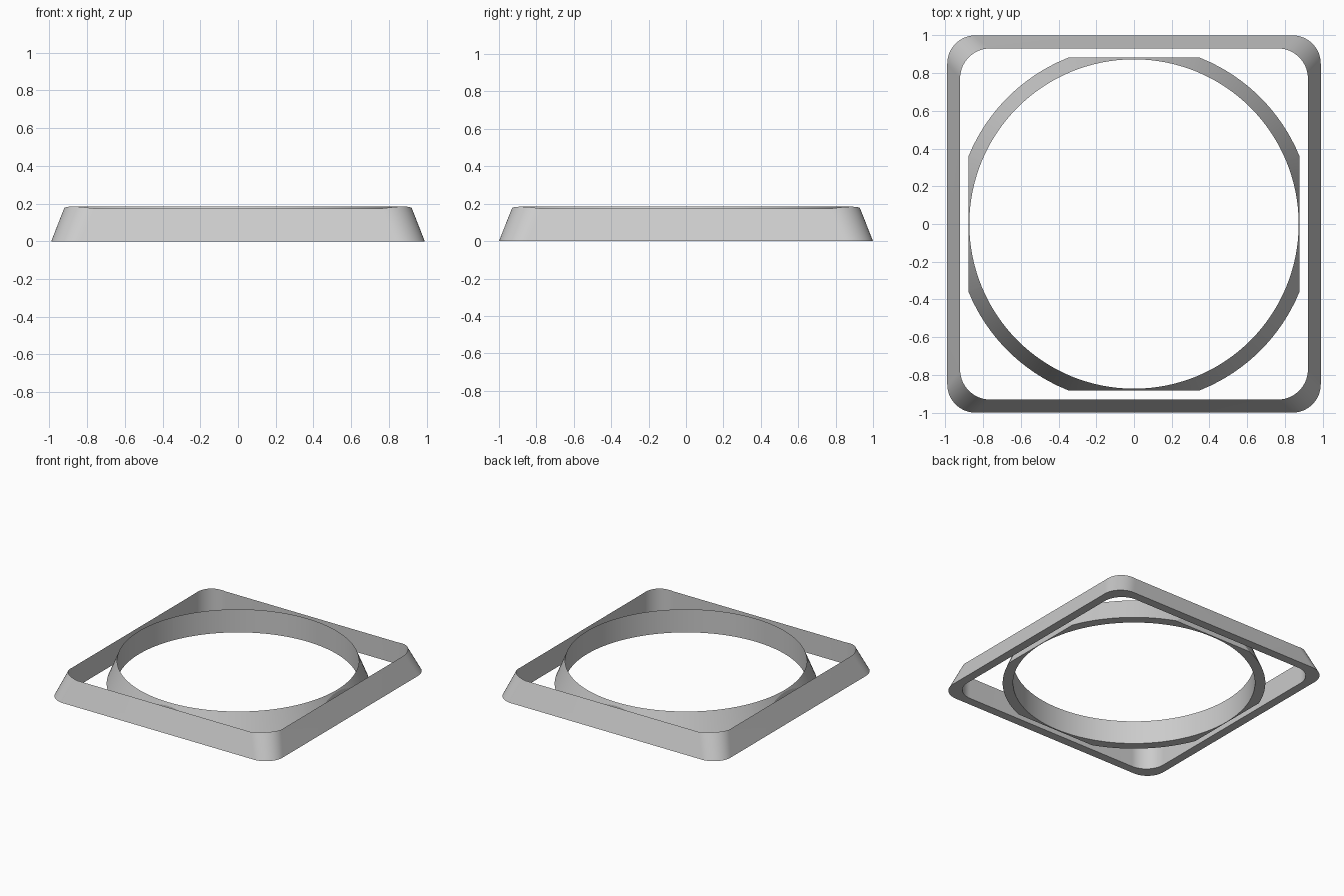
import bpy, bmesh
from math import sin, cos, pi, acos, asin, radians

cube = bpy.data.objects.get("Cube")
if cube:
    bpy.data.objects.remove(cube)

grey = bpy.data.materials.new("light_grey")
grey.use_nodes = True
colour = (0.6, 0.6, 0.6, 1)
grey.diffuse_color = colour
grey.node_tree.nodes["Principled BSDF"].inputs["Base Color"].default_value = colour


def sweep(name, sections):
    """Join closed cross-sections, given in order around the ring."""
    bm = bmesh.new()
    rows = [[bm.verts.new(p) for p in section] for section in sections]
    for a, b in zip(rows, rows[1:] + rows[:1]):
        for i in range(len(a)):
            j = (i + 1) % len(a)
            bm.faces.new((a[i], b[i], b[j], a[j]))
    bmesh.ops.remove_doubles(bm, verts=bm.verts, dist=0.0002)
    bmesh.ops.recalc_face_normals(bm, faces=bm.faces)
    mesh = bpy.data.meshes.new(name)
    bm.to_mesh(mesh)
    bm.free()
    mesh.materials.append(grey)
    obj = bpy.data.objects.new(name, mesh)
    bpy.context.collection.objects.link(obj)
    bpy.ops.object.select_all(action="DESELECT")
    obj.select_set(True)
    bpy.context.view_layer.objects.active = obj
    bpy.ops.object.shade_smooth_by_angle(angle=radians(20))


# Square frame: sloping outside, upright inside, knife edge rising at the corners
STEPS = 16
sections = []
for quarter in range(4):
    sx = 1 if quarter in (0, 3) else -1
    sy = 1 if quarter < 2 else -1
    for k in range(STEPS + 1):
        turn = k / STEPS * pi / 2
        a = quarter * pi / 2 + turn

        def corner(hx, hy, r, z):
            return (sx * (hx - r) + r * cos(a), sy * (hy - r) + r * sin(a), z)

        top = 0.174 + 0.01 * sin(2 * turn)
        sections.append([corner(0.99, 1.0, 0.15, 0),
                         corner(0.922, 0.931, 0.16, top),
                         corner(0.922, 0.931, 0.16, 0)])
sweep("square_frame", sections)

# Round ring: conical outside trimmed by four upright flats
INNER, OUTER, HEIGHT = 0.873, 0.948, 0.184
FLAT_X, FLAT_Y = 0.878, 0.883
angles = [2 * pi * k / 128 for k in range(128)]
for trim in (acos(FLAT_X / OUTER), asin(FLAT_Y / OUTER)):
    angles += [trim, pi - trim, pi + trim, 2 * pi - trim]
sections = []
for a in sorted(angles):
    c, s = cos(a), sin(a)
    r = min(OUTER, FLAT_X / max(abs(c), 0.01), FLAT_Y / max(abs(s), 0.01))
    z = HEIGHT * (OUTER - r) / (OUTER - INNER)
    sections.append([(q * c, q * s, h) for q, h in
                     ((r, 0), (r, z), (INNER, HEIGHT), (INNER, 0))])
sweep("round_ring", sections)
